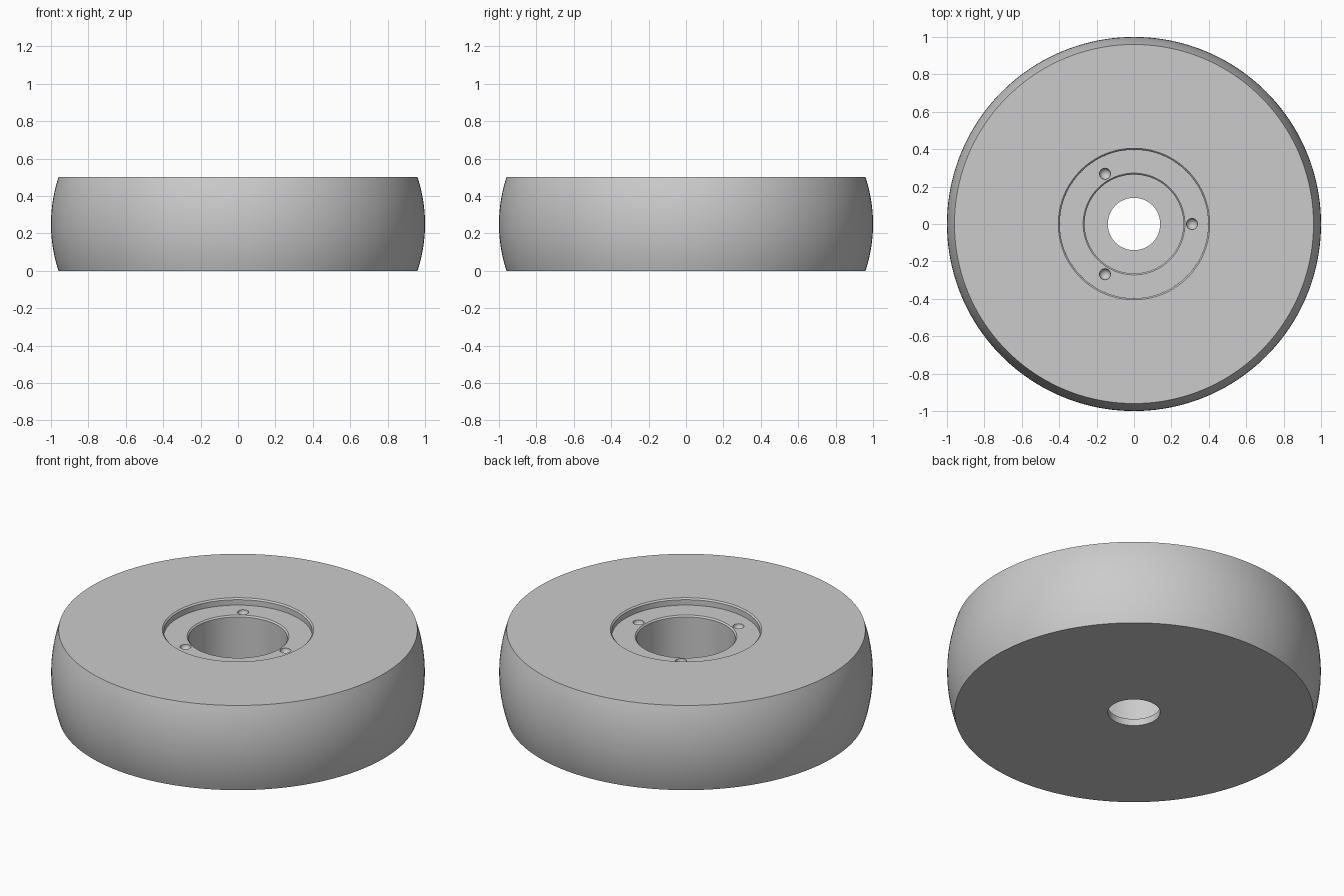
import bpy
import bmesh
from math import cos, sin, pi, radians, sqrt

cube = bpy.data.objects.get("Cube")
if cube:
    bpy.data.objects.remove(cube, do_unlink=True)

HEIGHT = 0.5
BULGE = 0.8        # radius of the crowned rim arc
FLOOR = 0.46       # height of the recess floor
BEVEL = 0.008
SEGMENTS = 160

grey = bpy.data.materials.new("light_grey")
grey.use_nodes = True
colour = (0.6, 0.6, 0.6, 1)
grey.diffuse_color = colour
grey.node_tree.nodes["Principled BSDF"].inputs["Base Color"].default_value = colour


def add_object(name, bm):
    mesh = bpy.data.meshes.new(name)
    bm.to_mesh(mesh)
    bm.free()
    obj = bpy.data.objects.new(name, mesh)
    bpy.context.collection.objects.link(obj)
    return obj


def lathe(name, profile):
    """Turn a closed (radius, height) profile around the z axis."""
    bm = bmesh.new()
    rings = []
    for i in range(SEGMENTS):
        a = 2 * pi * i / SEGMENTS
        rings.append([bm.verts.new((r * cos(a), r * sin(a), z)) for r, z in profile])
    for i, ring in enumerate(rings):
        nxt = rings[(i + 1) % SEGMENTS]
        for j in range(len(profile)):
            k = (j + 1) % len(profile)
            bm.faces.new((ring[j], nxt[j], nxt[k], ring[k]))
    bmesh.ops.recalc_face_normals(bm, faces=bm.faces)
    return add_object(name, bm)


# Crowned rim, then the stepped recess, bore and through hole
half = HEIGHT / 2
rim = []
for i in range(17):
    z = HEIGHT * i / 16
    rim.append((1 - BULGE + sqrt(BULGE ** 2 - (z - half) ** 2), z))
hub = [
    (0.405, HEIGHT), (0.405 - BEVEL, HEIGHT - BEVEL), (0.405 - BEVEL, FLOOR),
    (0.272, FLOOR), (0.272 - BEVEL, FLOOR - BEVEL), (0.272 - BEVEL, 0.04),
    (0.14, 0.04), (0.14, 0),
]
wheel = lathe("wheel_body", rim + hub)
wheel.data.materials.append(grey)

# Three round dimples in the recess floor
bm = bmesh.new()
for i in range(3):
    a = radians(120 * i)
    made = bmesh.ops.create_uvsphere(bm, u_segments=32, v_segments=15, radius=0.03)
    bmesh.ops.translate(bm, verts=made["verts"], vec=(0.31 * cos(a), 0.31 * sin(a), FLOOR))
cutter = add_object("dimple_cutter", bm)
cutter.data.materials.append(grey)
cutter.hide_render = True

cut = wheel.modifiers.new("dimples", "BOOLEAN")
cut.operation = "DIFFERENCE"
cut.solver = "EXACT"
cut.object = cutter

bpy.ops.object.select_all(action="DESELECT")
wheel.select_set(True)
bpy.context.view_layer.objects.active = wheel
bpy.ops.object.modifier_apply(modifier=cut.name)
bpy.data.objects.remove(cutter, do_unlink=True)
bpy.ops.object.shade_smooth_by_angle(angle=radians(30))
